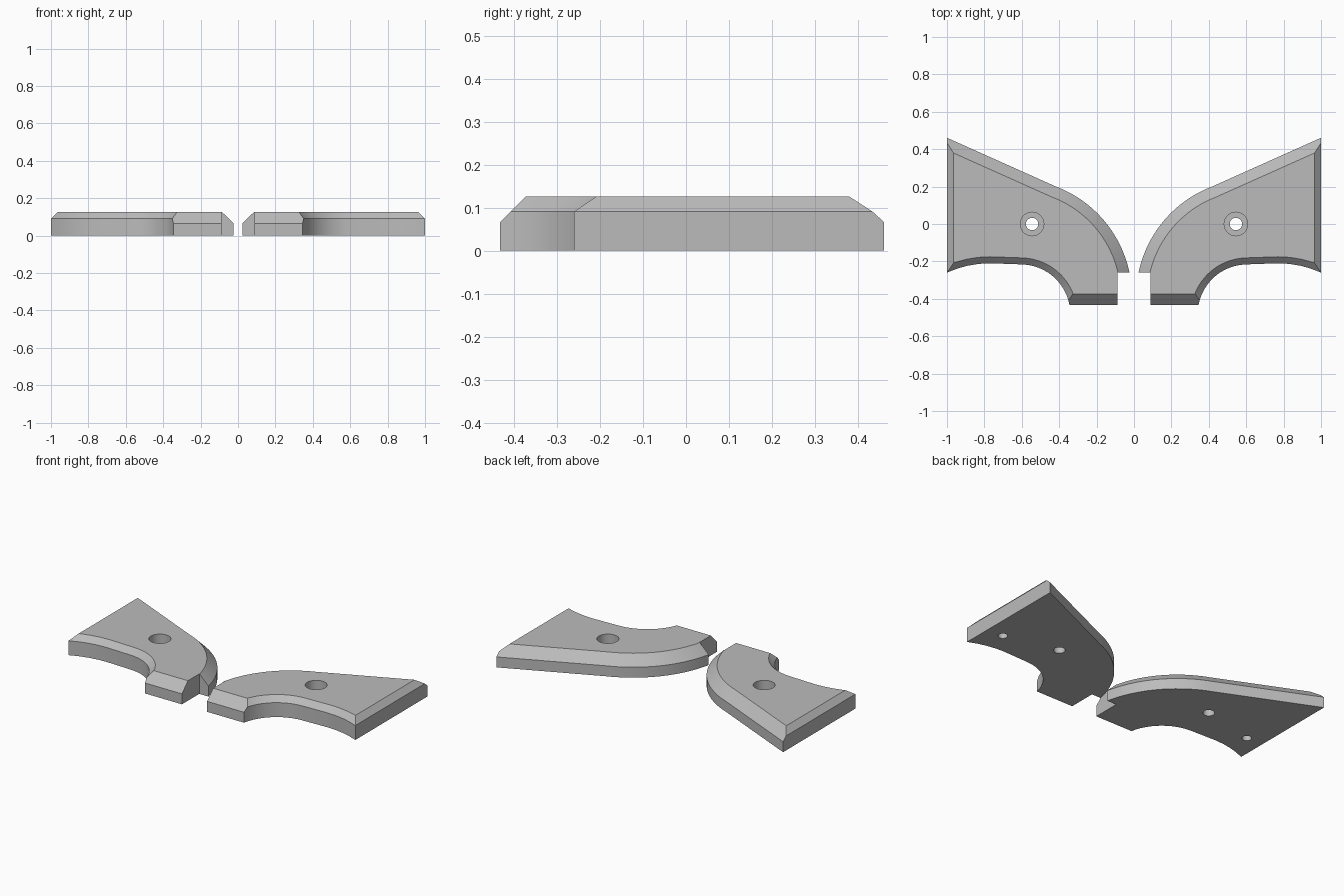
import bpy, bmesh, math
from mathutils import Vector, Matrix

if "Cube" in bpy.data.objects:
    bpy.data.objects.remove(bpy.data.objects["Cube"])

H = 0.126             # plate thickness
WIDE, SLIM = 0.06, 0.035   # chamfer widths

grey = bpy.data.materials.new("plain_grey")
grey.diffuse_color = (0.5, 0.5, 0.5, 1)
grey.use_nodes = True
grey.node_tree.nodes["Principled BSDF"].inputs["Base Color"].default_value = grey.diffuse_color


def stack(name, rings):
    """Closed solid through a list of equal-length rings of 3D points."""
    bm = bmesh.new()
    rows = [[bm.verts.new(p) for p in ring] for ring in rings]
    n = len(rows[0])
    for lo, hi in zip(rows, rows[1:]):
        for i in range(n):
            j = (i + 1) % n
            bm.faces.new((lo[i], lo[j], hi[j], hi[i]))
    bm.faces.new(rows[0][::-1])
    bm.faces.new(rows[-1])
    bmesh.ops.remove_doubles(bm, verts=bm.verts, dist=1e-6)
    bmesh.ops.dissolve_degenerate(bm, edges=bm.edges, dist=1e-6)
    bmesh.ops.recalc_face_normals(bm, faces=bm.faces)
    me = bpy.data.meshes.new(name)
    bm.to_mesh(me)
    bm.free()
    ob = bpy.data.objects.new(name, me)
    bpy.context.collection.objects.link(ob)
    return ob


def prism(name, pts, z0, z1):
    return stack(name, [[(p[0], p[1], z) for p in pts] for z in (z0, z1)])


def arc(p, q, r, turn, n):
    """Points from p up to (not including) q; turn +1 left, -1 right."""
    p, q = Vector(p), Vector(q)
    d = q - p
    half = math.asin(d.length / 2 / r)
    side = Vector((-d.y, d.x)).normalized() * turn
    c = (p + q) / 2 + side * r * math.cos(half)
    v = p - c
    out = []
    for i in range(n):
        a = turn * 2 * half * i / n
        out.append(c + Matrix.Rotation(a, 2) @ v)
    return out


# Plate outline, counter-clockwise, with a chamfer width for each edge
outline = []


def run(points, width):
    outline.extend((Vector(p), width) for p in points)


run([(1, -0.26)], SLIM)                                            # outer end
run([(1, 0.461)], WIDE)                                            # sloping back edge
run(arc((0.417, 0.2), (0.024, -0.26), 0.63, 1, 20), WIDE)          # round shoulder
run([(0.024, -0.26), (0.088, -0.26), (0.088, -0.433)], 0)          # ledge and tab
run(arc((0.345, -0.433), (0.6, -0.216), 0.265, -1, 12), SLIM)      # hollow
run([(0.6, -0.216)], SLIM)
run(arc((0.77, -0.21), (1, -0.26), 0.55, -1, 4), SLIM)


def ring(z):
    """Outline at height z, moved inwards where the chamfers have started."""
    res = []
    n = len(outline)
    for i in range(n):
        p, w2 = outline[i]
        a, w1 = outline[i - 1]
        b = outline[(i + 1) % n][0]
        o1, o2 = max(0, w1 - (H - z)), max(0, w2 - (H - z))
        d1, d2 = (p - a).normalized(), (b - p).normalized()
        n1, n2 = Vector((-d1.y, d1.x)), Vector((-d2.y, d2.x))
        det = n1.x * n2.y - n1.y * n2.x
        if abs(det) < 1e-3:
            s = n2 * o2
        else:
            s = Vector(((o1 * n2.y - o2 * n1.y) / det, (n1.x * o2 - n2.x * o1) / det))
        res.append((p.x + s.x, p.y + s.y, z))
    return res


plate = stack("right_plate", [ring(z) for z in (0, H - WIDE, H - SLIM, H)])


def corner_cutter(c, a, b, r):
    """Cutter that rounds the upright corner c between neighbours a and b."""
    c, a, b = Vector(c), Vector(a), Vector(b)
    u, v = (a - c).normalized(), (b - c).normalized()
    half = u.angle(v) / 2
    centre = c + (u + v).normalized() * r / math.sin(half)
    t = r / math.tan(half)
    s, e = c + u * t - centre, c + v * t - centre
    pts = [centre + s.slerp(e, i / 8) for i in range(9)]
    return prism("corner_cutter", pts + [c + (c - centre)], -0.1, 0.3)


def hole_cutter(x, y, r, z0, z1):
    pts = [(x + r * math.cos(math.tau * i / 40), y + r * math.sin(math.tau * i / 40))
           for i in range(40)]
    return prism("hole_cutter", pts, z0, z1)


wedge = [(-0.46, H - WIDE - 0.027), (-0.343, H + 0.03), (-0.46, H + 0.03)]
cutters = [
    stack("tab_chamfer_cutter", [[(x, y, z) for y, z in wedge] for x in (0.0, 0.42)]),
    corner_cutter((1, 0.461), (1, -0.26), (0.417, 0.2), 0.04),
    corner_cutter((0.088, -0.433), (0.088, -0.26), (0.345, -0.433), 0.02),
    corner_cutter((0.345, -0.433), (0.088, -0.433), (0.352, -0.39), 0.015),
    hole_cutter(0.545, 0, 0.033, -0.1, 0.3),       # screw hole
    hole_cutter(0.545, 0, 0.063, 0.05, 0.3),       # counterbore
    hole_cutter(0.89, -0.08, 0.027, -0.1, 0.06),   # blind hole underneath
]
bpy.context.view_layer.objects.active = plate
for cutter in cutters:
    cutter.hide_render = True
    mod = plate.modifiers.new("cut", 'BOOLEAN')
    mod.operation = 'DIFFERENCE'
    mod.solver = 'EXACT'
    mod.object = cutter
    bpy.ops.object.modifier_apply(modifier=mod.name)
    bpy.data.objects.remove(cutter)

plate.data.materials.clear()
plate.data.materials.append(grey)
for poly in plate.data.polygons:
    poly.material_index = 0

# Mirrored twin
twin = plate.copy()
twin.name = "left_plate"
twin.data = plate.data.copy()
twin.data.transform(Matrix.Scale(-1, 4, (1, 0, 0)))
twin.data.flip_normals()
bpy.context.collection.objects.link(twin)

for ob in (plate, twin):
    bpy.ops.object.select_all(action='DESELECT')
    ob.select_set(True)
    bpy.context.view_layer.objects.active = ob
    bpy.ops.object.shade_smooth_by_angle(angle=math.radians(25))
